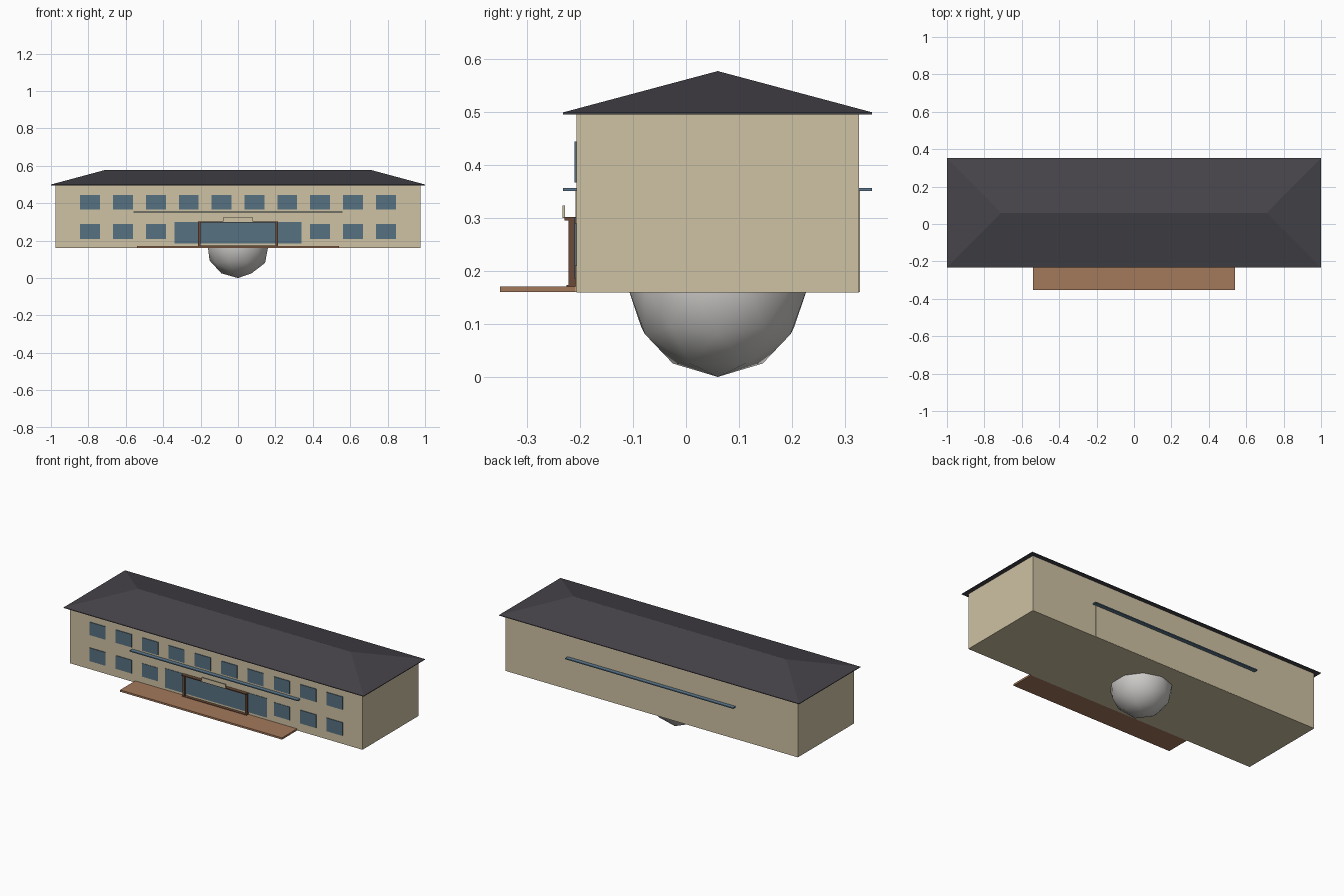
import bpy, bmesh, math

if "Cube" in bpy.data.objects:
    bpy.data.objects.remove(bpy.data.objects["Cube"])


def material(name, rgb):
    m = bpy.data.materials.new(name)
    m.diffuse_color = (*rgb, 1)
    m.use_nodes = True
    m.node_tree.nodes["Principled BSDF"].inputs["Base Color"].default_value = m.diffuse_color
    return m


CREAM = material("cream wall", (0.62, 0.54, 0.37))
SLATE = material("dark slate", (0.062, 0.058, 0.068))
GLASS = material("blue glass", (0.095, 0.165, 0.22))
BLUE = material("blue canopy", (0.11, 0.19, 0.27))
WOOD = material("deck wood", (0.37, 0.19, 0.105))
BROWN = material("dark brown frame", (0.15, 0.07, 0.04))
GREY = material("pale grey", (0.60, 0.59, 0.57))


def finish(name, bm, mat, smooth=False):
    bmesh.ops.recalc_face_normals(bm, faces=bm.faces[:])
    me = bpy.data.meshes.new(name)
    bm.to_mesh(me)
    bm.free()
    me.materials.append(mat)
    for p in me.polygons:
        p.use_smooth = smooth
    ob = bpy.data.objects.new(name, me)
    bpy.context.collection.objects.link(ob)
    return ob


def box(name, x, y, z, mat):
    bm = bmesh.new()
    bmesh.ops.create_cube(bm, size=1)
    for v in bm.verts:
        v.co = [r[0] if c < 0 else r[1] for c, r in zip(v.co, (x, y, z))]
    return finish(name, bm, mat)


# Main block and slightly proud centre section
box("main_block", (-0.975, 0.975), (-0.207, 0.327), (0.16, 0.497), CREAM)
box("centre_section", (-0.54, 0.54), (-0.2085, 0.3285), (0.1605, 0.352), CREAM)

# Hip roof: thin eave slab whose upper face rises to a ridge
bm = bmesh.new()
corners = [(-1, -0.232), (1, -0.232), (1, 0.352), (-1, 0.352)]
low = [bm.verts.new((x, y, 0.496)) for x, y in corners]
eave = [bm.verts.new((x, y, 0.500)) for x, y in corners]
left, right = (bm.verts.new((x, 0.06, 0.578)) for x in (-0.71, 0.71))
bm.faces.new(low[::-1])
for i in range(4):
    j = (i + 1) % 4
    bm.faces.new((low[i], low[j], eave[j], eave[i]))
bm.faces.new((eave[0], eave[1], right, left))
bm.faces.new((eave[1], eave[2], right))
bm.faces.new((eave[2], eave[3], left, right))
bm.faces.new((eave[3], eave[0], left))
finish("hip_roof", bm, SLATE)

# Canopy strip running through the building, front and back
box("canopy", (-0.56, 0.56), (-0.232, 0.352), (0.351, 0.357), BLUE)

# Front windows: ten above, three each side below
for i in range(10):
    cx = (i - 4.5) * 0.1757
    rows = [("upper", 0.367, 0.445)]
    if i < 3 or i > 6:
        rows.append(("lower", 0.21, 0.29))
    for row, z0, z1 in rows:
        box(f"{row}_window_{i + 1}", (cx - 0.053, cx + 0.053),
            (-0.211, -0.206), (z0, z1), GLASS)

# Entrance glazing, door frame and blank sign board
box("entrance_glass", (-0.34, 0.34), (-0.211, -0.206), (0.185, 0.301), GLASS)
for side in (-1, 1):
    cx = side * 0.208
    box("door_post", (cx - 0.007, cx + 0.007), (-0.222, -0.209), (0.17, 0.298), BROWN)
box("door_beam", (-0.215, 0.215), (-0.23, -0.207), (0.296, 0.302), BROWN)
box("door_sill", (-0.215, 0.215), (-0.226, -0.207), (0.169, 0.174), BROWN)
box("sign_board", (-0.08, 0.08), (-0.233, -0.229), (0.300, 0.324), CREAM)

# Front deck
box("front_deck", (-0.54, 0.54), (-0.352, -0.2), (0.1602, 0.171), WOOD)

# Low-poly ball half sunk into the underside
bm = bmesh.new()
bmesh.ops.create_icosphere(bm, subdivisions=2, radius=0.17)
ball = finish("support_ball", bm, GREY, smooth=True)
ball.location = (0, 0.06, 0.17)
